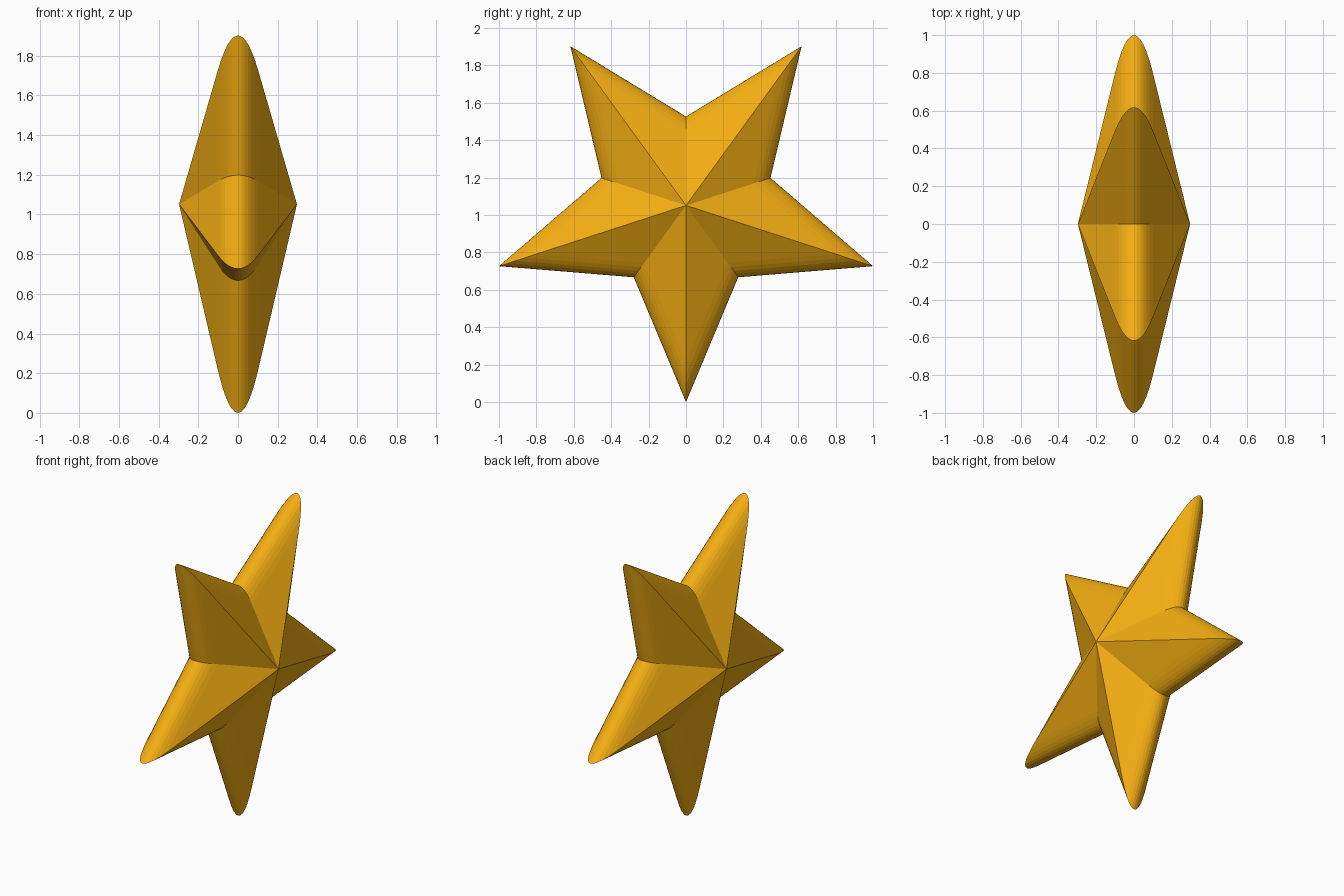
import bpy, bmesh
from math import sin, cos, pi

if "Cube" in bpy.data.objects:
    bpy.data.objects.remove(bpy.data.objects["Cube"])

R_OUT, R_IN = 1.0515, 0.475   # tip and notch radius
DEPTH, ROUND = 0.297, 0.10    # half thickness, half width of the rounded rim
SEGS = 12                     # bands across the rim

bm = bmesh.new()


def star_ring(x, scale):
    """Five-pointed outline in the YZ plane, one tip pointing down."""
    ring = []
    for i in range(10):
        r = (R_IN if i % 2 else R_OUT) * scale
        a = i * pi / 5
        ring.append(bm.verts.new((x, r * sin(a), R_OUT - r * cos(a))))
    return ring


# Rounded rim: scaled star outlines following a parabola
rings = []
for k in range(SEGS + 1):
    t = 2 * k / SEGS - 1
    rings.append(star_ring(ROUND * t, 1 - 0.2 * t * t))
for a, b in zip(rings, rings[1:]):
    for i in range(10):
        j = (i + 1) % 10
        bm.faces.new((a[i], a[j], b[j], b[i]))

# Faceted pyramids on both sides
for ring, x in ((rings[0], -DEPTH), (rings[-1], DEPTH)):
    apex = bm.verts.new((x, 0, R_OUT))
    for i in range(10):
        bm.faces.new((ring[i], ring[(i + 1) % 10], apex))

bmesh.ops.recalc_face_normals(bm, faces=bm.faces)
mesh = bpy.data.meshes.new("star")
bm.to_mesh(mesh)
bm.free()
star = bpy.data.objects.new("star", mesh)
bpy.context.collection.objects.link(star)

gold = bpy.data.materials.new("gold")
gold.diffuse_color = (0.9, 0.42, 0.006, 1)
gold.use_nodes = True
gold.node_tree.nodes["Principled BSDF"].inputs["Base Color"].default_value = gold.diffuse_color
mesh.materials.append(gold)
